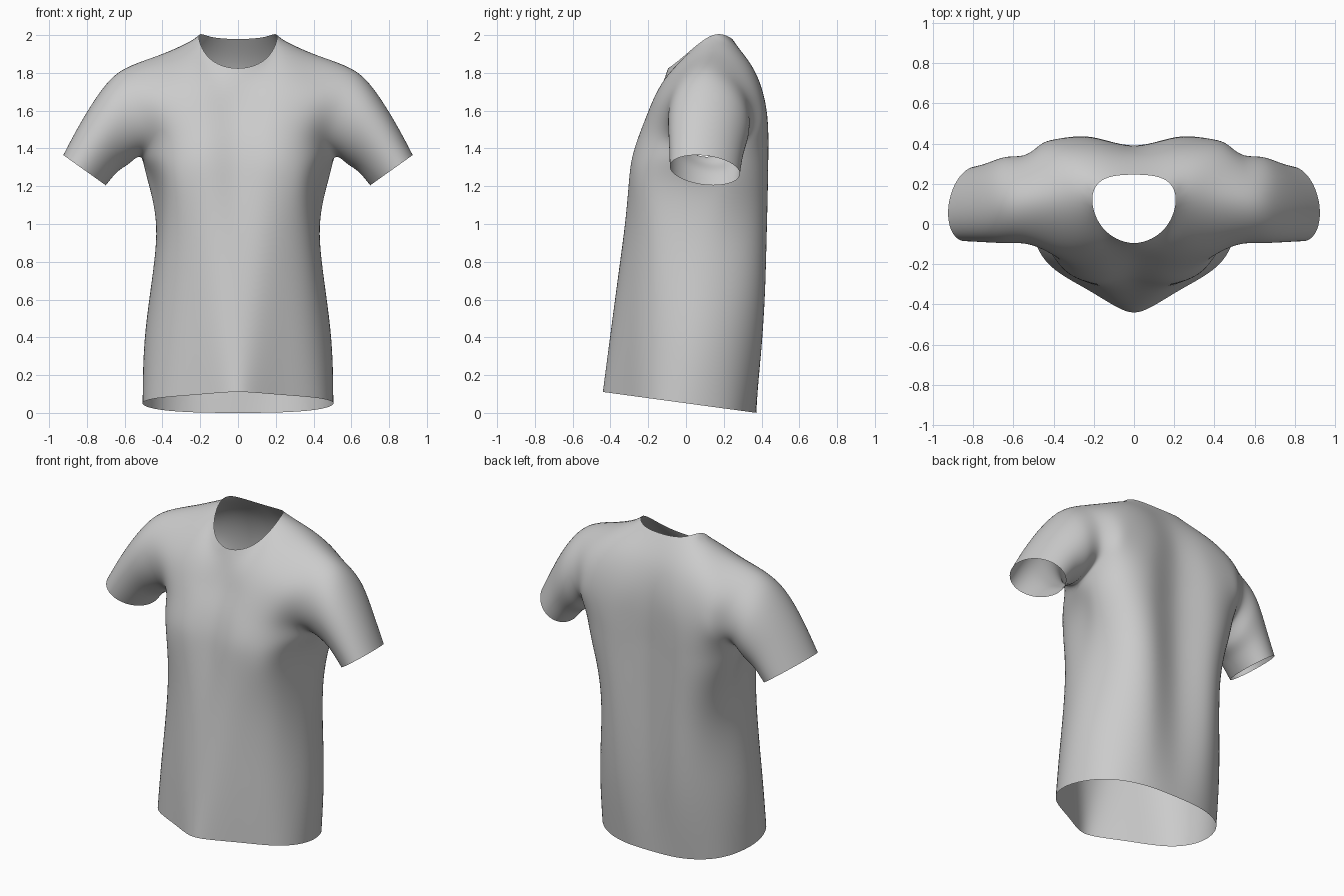
import bpy, bmesh
from math import sin, cos, tau
from mathutils import Vector

if "Cube" in bpy.data.objects:
    bpy.data.objects.remove(bpy.data.objects["Cube"])

# Torso: half sections from front centre, round the side seam, to back centre
torso = [
    (0.00, [(0, -.44), (.10, -.405), (.25, -.315), (.425, -.20), (.503, -.03), (.475, .15), (.375, .285), (.20, .36), (0, .372)]),
    (0.45, [(0, -.395), (.11, -.375), (.25, -.30), (.40, -.19), (.487, 0), (.462, .19), (.36, .335), (.20, .41), (0, .385)]),
    (0.90, [(0, -.335), (.12, -.33), (.25, -.28), (.385, -.16), (.43, .03), (.42, .20), (.35, .36), (.20, .428), (0, .385)]),
    (1.20, [(0, -.29), (.13, -.305), (.27, -.275), (.385, -.17), (.44, .08), (.472, .22), (.395, .375), (.22, .434), (0, .385)]),
    (1.35, [(0, -.265), (.14, -.285), (.28, -.26), (.41, -.15), (.51, .10), (.495, .26), (.41, .39), (.22, .436), (0, .385)]),
]
# Chest rows: front centre to armhole, ending on the neckline and shoulder seam
chest = [
    [(0, -.225, 1.48), (.14, -.245, 1.48), (.28, -.225, 1.48), (.39, -.16, 1.47), (.485, -.06, 1.45)],
    [(0, -.175, 1.60), (.14, -.19, 1.61), (.27, -.18, 1.63), (.40, -.15, 1.62), (.52, -.10, 1.59)],
    [(0, -.13, 1.72), (.14, -.125, 1.745), (.25, -.085, 1.80), (.40, -.07, 1.77), (.555, -.05, 1.74)],
    [(0, -.095, 1.825), (.155, -.02, 1.88), (.207, .13, 1.997), (.39, .13, 1.905), (.58, .11, 1.835)],
]
# Upper back rows: armhole to back centre, then the back of the neckline
back = [
    [(.53, .30, 1.45), (.475, .375, 1.48), (.39, .418, 1.49), (.21, .433, 1.49), (0, .388, 1.49)],
    [(.545, .34, 1.59), (.46, .39, 1.63), (.36, .412, 1.65), (.18, .412, 1.66), (0, .38, 1.66)],
    [(.565, .28, 1.74), (.46, .315, 1.79), (.32, .335, 1.84), (.17, .345, 1.84), (0, .335, 1.83)],
    [(.145, .225, 1.99), (0, .245, 1.98)],
]
# Sleeve rings: top (x, z), bottom (x, z), centre y, half depth, skew
sleeve = [
    ((.70, 1.735), (.575, 1.32), .12, .215, .02),
    ((.825, 1.55), (.635, 1.28), .108, .195, .035),
    ((.925, 1.365), (.70, 1.205), .10, .18, .045),
]

bm = bmesh.new()


def strip(a, b, closed=False):
    """Bridge two equal rows of vertices with quads."""
    n = len(a)
    for i in range(n if closed else n - 1):
        j = (i + 1) % n
        bm.faces.new((a[i], a[j], b[j], b[i]))


def half_shirt(side):
    def row(points):
        return [bm.verts.new((side * x, y, z)) for x, y, z in points]

    # Torso, with a sloping hem on the first row
    rows = [row([(x, y, z or .051 - .136 * y) for x, y in pts]) for z, pts in torso]
    for a, b in zip(rows, rows[1:]):
        strip(a, b)

    # Front and back panels joined at the shoulder seam
    front = [rows[-1][:5]] + [row(p) for p in chest]
    rear = [rows[-1][4:]] + [row(p) for p in back]
    rear[-1] = front[-1][:1:-1] + rear[-1]
    for panel in (front, rear):
        for a, b in zip(panel, panel[1:]):
            strip(a, b)

    # Sleeve, grown from the armhole loop
    ring = [r[4] for r in front] + [r[0] for r in rear[3:0:-1]]
    for (tx, tz), (bx, bz), cy, d, skew in sleeve:
        pts = []
        for k in range(8):
            t = tau * k / 8
            f = (1 - cos(t)) / 2
            y = cy - d * sin(t) + skew * cos(t)
            pts.append((bx + (tx - bx) * f, y, bz + (tz - bz) * f))
        new = row(pts)
        strip(ring, new, True)
        ring = new


half_shirt(1)
half_shirt(-1)
bmesh.ops.remove_doubles(bm, verts=bm.verts, dist=.0005)
bmesh.ops.recalc_face_normals(bm, faces=bm.faces)
mesh = bpy.data.meshes.new("shirt")
bm.to_mesh(mesh)
bm.free()
shirt = bpy.data.objects.new("shirt", mesh)
bpy.context.collection.objects.link(shirt)
mesh.shade_smooth()

# Smooth cloth surface
sub = shirt.modifiers.new("smooth_cloth", 'SUBSURF')
sub.levels = sub.render_levels = 3

# Adjust the cage so the smoothed surface passes through the measured points
target = [v.co.copy() for v in mesh.vertices]
for _ in range(4):
    bpy.context.view_layer.update()
    result = shirt.evaluated_get(bpy.context.evaluated_depsgraph_get()).data
    moves = [t - Vector(result.vertices[i].co) for i, t in enumerate(target)]
    for v, m in zip(mesh.vertices, moves):
        v.co += m * .8
    mesh.update()
    shirt.update_tag()
